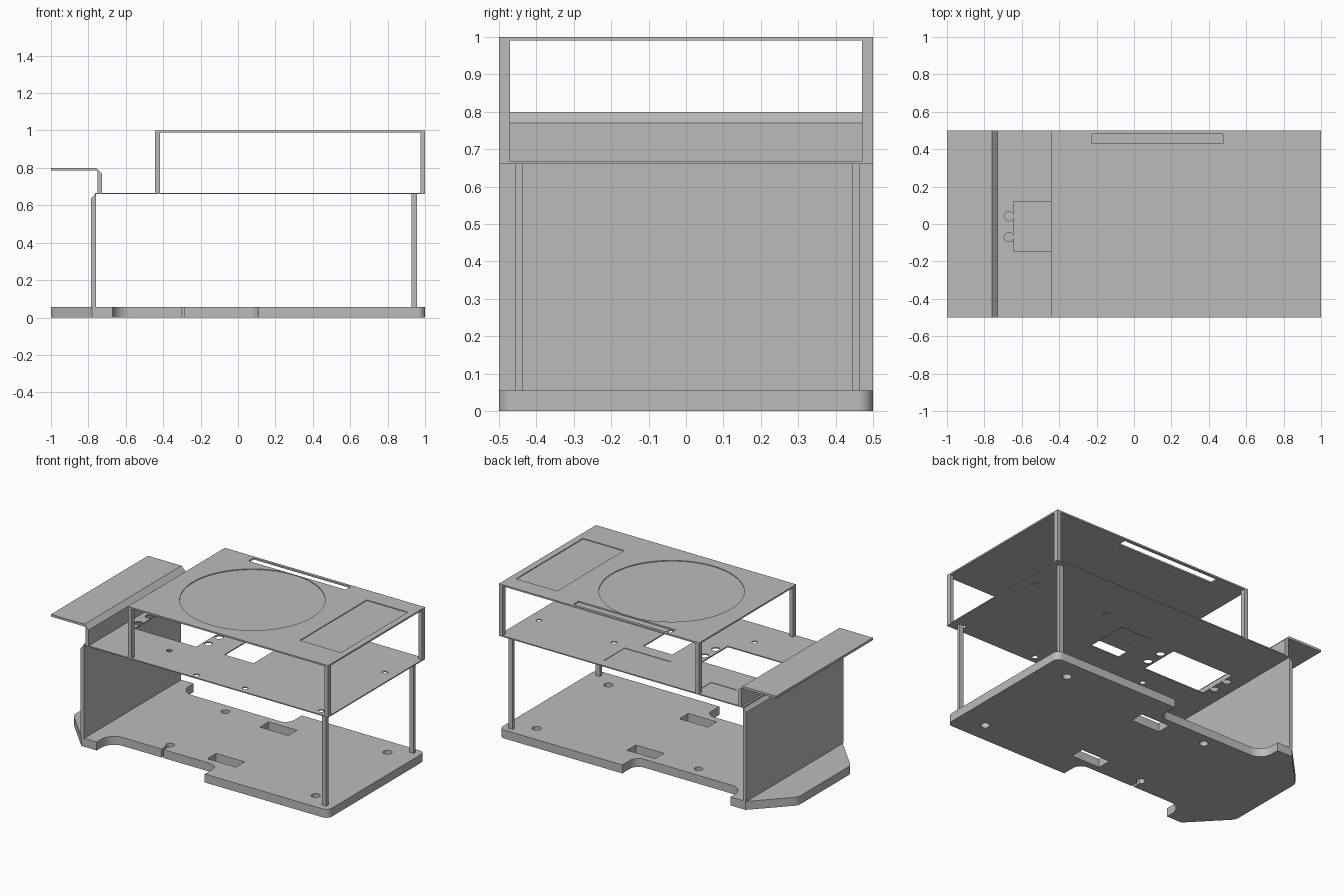
import bpy, bmesh, math
from mathutils import Vector

if "Cube" in bpy.data.objects:
    bpy.data.objects.remove(bpy.data.objects["Cube"])

grey = bpy.data.materials.new("plain_grey")
grey.use_nodes = True
GREY = (0.5, 0.5, 0.5, 1)
grey.diffuse_color = GREY
grey.node_tree.nodes["Principled BSDF"].inputs["Base Color"].default_value = GREY


def prism(name, points, start, end, axis="z"):
    """Extrude a profile along z, or an x-z profile along y."""
    bm = bmesh.new()
    if axis == "z":
        low = [bm.verts.new((a, b, start)) for a, b in points]
    else:
        low = [bm.verts.new((a, start, b)) for a, b in points]
    face = bm.faces.new(low)
    new = bmesh.ops.extrude_face_region(bm, geom=[face])["geom"]
    shift = (0, 0, end - start) if axis == "z" else (0, end - start, 0)
    bmesh.ops.translate(bm, vec=shift, verts=[v for v in new if isinstance(v, bmesh.types.BMVert)])
    bmesh.ops.recalc_face_normals(bm, faces=bm.faces)
    mesh = bpy.data.meshes.new(name)
    bm.to_mesh(mesh)
    bm.free()
    mesh.materials.append(grey)
    obj = bpy.data.objects.new(name, mesh)
    bpy.context.collection.objects.link(obj)
    return obj


def rect(x0, x1, y0, y1):
    return [(x0, y0), (x1, y0), (x1, y1), (x0, y1)]


def circle(x, y, r, n=32):
    return [(x + r * math.cos(math.tau * i / n), y + r * math.sin(math.tau * i / n)) for i in range(n)]


def rounded(corners, steps=8):
    """Turn (x, y, radius) corners into a filleted outline."""
    out = []
    for i, (x, y, r) in enumerate(corners):
        p = Vector((x, y))
        if r == 0:
            out.append(p)
            continue
        a = (Vector(corners[i - 1][:2]) - p).normalized()
        b = (Vector(corners[(i + 1) % len(corners)][:2]) - p).normalized()
        half = a.angle(b) / 2
        centre = p + (a + b).normalized() * r / math.sin(half)
        s = p + a * r / math.tan(half) - centre
        e = p + b * r / math.tan(half) - centre
        out += [centre + s.lerp(e, k / steps).normalized() * r for k in range(steps + 1)]
    return out


def cut(obj, points, z0, z1):
    """Cut a hole or shallow recess and discard the cutter."""
    cutter = prism("cutter", points, z0, z1)
    cutter.hide_render = True
    mod = obj.modifiers.new("cut", "BOOLEAN")
    mod.operation = "DIFFERENCE"
    mod.solver = "EXACT"
    mod.object = cutter
    bpy.context.view_layer.objects.active = obj
    bpy.ops.object.modifier_apply(modifier=mod.name)
    bpy.data.objects.remove(cutter)


# Heights of the three decks
BASE, MID_LOW, MID, TOP_LOW, TOP = 0.055, 0.66, 0.667, 0.99, 1.0

# Base plate: side notches, clipped end corners, slots and bolt holes
front = [(-1, -0.27, 0.07), (-0.78, -0.5, 0), (-0.67, -0.5, 0), (-0.67, -0.36, 0.09),
         (0.11, -0.36, 0.06), (0.11, -0.5, 0), (1, -0.5, 0.04)]
back = [(x, -y, r) for x, y, r in reversed(front)]
base = prism("base_plate", rounded(front + back), 0, BASE)
for side in (-1, 1):
    y0, y1 = sorted((side * 0.225, side * 0.315))
    cut(base, rect(0, 0.205, y0, y1), -1, 1)
    cut(base, circle(0.82, side * 0.37, 0.027), -1, 1)
    cut(base, circle(-0.29, side * 0.285, 0.026), -1, 1)
cut(base, rect(-0.3, -0.285, -0.4, -0.285), -1, 1)

# Middle plate: windows, screw holes and shallow recesses
mid = prism("middle_plate", rect(-0.765, 1, -0.5, 0.5), MID_LOW, MID)
cut(mid, rect(-0.645, -0.2, -0.145, 0.12), 0, 1)
cut(mid, rect(0, 0.21, -0.14, 0.14), 0, 1)
for x in (-0.669, -0.165):
    for y in (-0.07, 0.042):
        cut(mid, circle(x, y, 0.025), 0, 1)
for x, y in ((0.92, 0.2), (0.38, 0.2), (0.37, -0.455), (0.92, -0.455), (0.03, -0.47), (-0.3, -0.28)):
    cut(mid, circle(x, y, 0.018), 0, 1)
cut(mid, rect(-0.05, 0.285, 0.225, 0.44), MID - 0.003, 1)
cut(mid, rect(-0.6, -0.41, 0.325, 0.465), MID - 0.003, 1)

# Top plate: round and rectangular recesses and a through slot
top = prism("top_plate", rect(-0.445, 1, -0.5, 0.5), TOP_LOW, TOP)
cut(top, circle(0.104, 0, 0.43, 96), TOP - 0.005, 2)
cut(top, rect(0.66, 0.957, -0.305, 0.385), TOP - 0.005, 2)
cut(top, rect(-0.225, 0.475, 0.43, 0.482), 0, 2)

# End wall with a bevelled outer top edge
prism("end_wall", [(-0.785, BASE), (-0.76, BASE), (-0.76, MID_LOW), (-0.765, MID_LOW), (-0.785, 0.637)],
      -0.5, 0.5, "y")

# Raised ledge with its bevelled riser
prism("ledge", [(-1, 0.785), (-0.752, 0.785), (-0.752, MID), (-0.728, MID), (-0.728, 0.77),
                (-0.758, 0.8), (-1, 0.8)], -0.5, 0.5, "y")

# Posts
for label, y0, y1 in (("front", -0.5, -0.47), ("back", 0.47, 0.5)):
    prism("upper_right_post_" + label, rect(-0.445, -0.418, y0, y1), MID, TOP_LOW)
    prism("upper_left_post_" + label, rect(0.975, 1, y0, y1), MID, TOP_LOW)
for label, y0, y1 in (("front", -0.457, -0.436), ("back", 0.444, 0.465)):
    prism("lower_post_" + label, rect(0.927, 0.957, y0, y1), BASE, MID_LOW)

# Smooth the curved cut edges only
for obj in (base, mid, top):
    bpy.ops.object.select_all(action="DESELECT")
    obj.select_set(True)
    bpy.context.view_layer.objects.active = obj
    bpy.ops.object.shade_smooth_by_angle(angle=math.radians(30))
